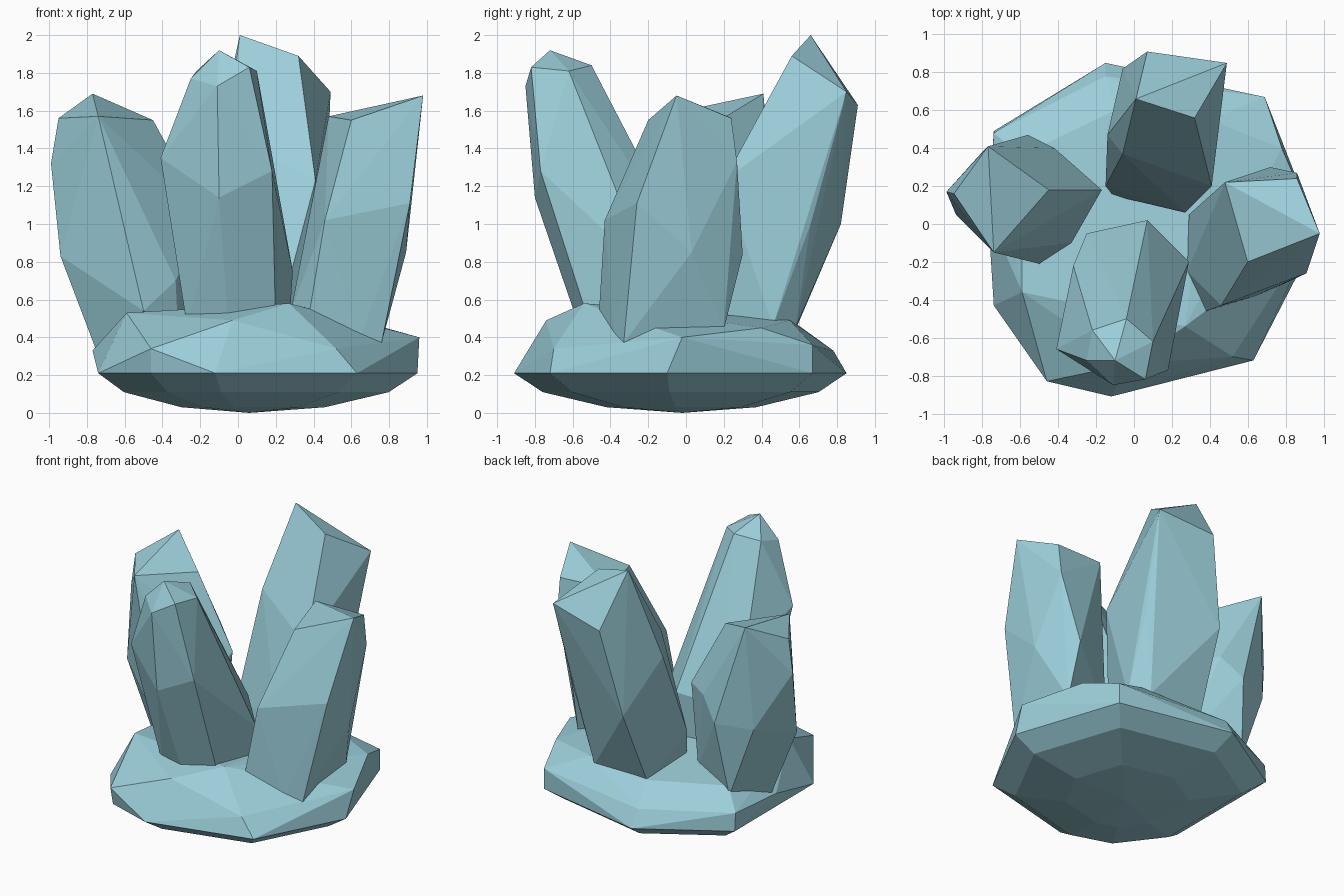
import bpy, bmesh, math

# One pale blue mineral colour
blue = bpy.data.materials.new("pale_blue_crystal")
blue.diffuse_color = (0.33, 0.62, 0.70, 1)


def faceted(name, points):
    """Flat-faced stone: the convex skin around a few corner points."""
    bm = bmesh.new()
    for p in points:
        bm.verts.new(p)
    hull = bmesh.ops.convex_hull(bm, input=bm.verts)
    loose = {v for v in hull["geom_interior"] + hull["geom_unused"]
             if isinstance(v, bmesh.types.BMVert) and v.is_valid and not v.link_faces}
    bmesh.ops.delete(bm, geom=list(loose), context='VERTS')
    bmesh.ops.dissolve_limit(bm, angle_limit=math.radians(2),
                             verts=bm.verts, edges=bm.edges)
    bmesh.ops.recalc_face_normals(bm, faces=bm.faces)
    me = bpy.data.meshes.new(name)
    bm.to_mesh(me)
    bm.free()
    me.materials.append(blue)
    ob = bpy.data.objects.new(name, me)
    bpy.context.collection.objects.link(ob)
    return ob


# Rock base: widest outline, shrunk in rings towards the bottom point
outline = [(-0.74, -0.43), (-0.46, -0.80), (-0.12, -0.91), (0.63, -0.72), (0.95, -0.10),
           (0.69, 0.67), (-0.15, 0.85), (-0.74, 0.49)]
cx, cy = 0.06, -0.02
base = [(cx, cy, 0.0)]
for scale, z in ((0.45, 0.03), (0.83, 0.11), (1.0, 0.21)):
    base += [(cx + (x - cx) * scale, cy + (y - cy) * scale, z) for x, y in outline]
base += [(-0.46, -0.83, 0.34), (0.52, -0.70, 0.34), (0.96, -0.02, 0.40), (0.69, 0.67, 0.36),
         (-0.15, 0.78, 0.33), (-0.74, 0.48, 0.34), (-0.03, -0.74, 0.49), (0.27, -0.54, 0.58),
         (-0.59, -0.36, 0.53), (0.78, 0.40, 0.45), (0.40, 0.55, 0.49), (-0.10, 0.60, 0.46),
         (-0.60, 0.36, 0.46), (-0.77, 0.05, 0.33)]
faceted("rock_base", base)

# Front crystal: foot, waist, shoulder, tip
faceted("front_crystal", [
    (-0.27, -0.50, 0.46), (-0.05, -0.56, 0.44), (0.20, -0.50, 0.44),
    (0.27, -0.20, 0.44), (0.06, 0.0, 0.44), (-0.25, -0.06, 0.44),
    (-0.41, -0.66, 1.35), (-0.10, -0.80, 1.14), (0.18, -0.77, 1.28),
    (0.29, -0.20, 0.75), (0.07, 0.02, 0.84), (-0.25, -0.05, 0.80), (-0.32, -0.22, 1.08),
    (-0.11, -0.85, 1.73), (0.06, -0.82, 1.83), (0.10, -0.62, 1.81),
    (-0.04, -0.50, 1.84), (-0.22, -0.56, 1.81), (-0.25, -0.72, 1.77),
    (-0.10, -0.72, 1.92)])

# Left crystal
faceted("left_crystal", [
    (-0.75, 0.08, 0.33), (-0.62, 0.38, 0.40), (-0.24, 0.20, 0.44),
    (-0.32, -0.08, 0.48), (-0.50, -0.21, 0.54),
    (-0.94, 0.05, 0.83), (-0.81, 0.37, 0.93), (-0.56, 0.47, 0.95), (-0.33, -0.10, 0.70),
    (-0.99, 0.17, 1.32), (-0.17, 0.18, 1.04), (-0.42, 0.40, 1.10),
    (-0.95, 0.16, 1.56), (-0.74, -0.15, 1.57), (-0.45, 0.18, 1.55),
    (-0.77, 0.41, 1.69)])

# Right crystal
faceted("right_crystal", [
    (0.38, -0.46, 0.54), (0.64, -0.38, 0.38), (0.76, -0.33, 0.37), (0.74, 0.20, 0.44),
    (0.29, 0.05, 0.55), (0.28, -0.25, 0.54),
    (0.46, -0.43, 1.02), (0.91, -0.26, 1.11), (0.89, 0.03, 0.85), (0.72, 0.30, 0.84),
    (0.86, 0.27, 1.33), (0.86, 0.24, 1.56),
    (0.60, -0.20, 1.55), (0.48, 0.22, 1.57),
    (0.98, -0.05, 1.68)])

# Back crystal
faceted("back_crystal", [
    (-0.11, 0.15, 0.46), (0.27, 0.06, 0.46), (0.44, 0.46, 0.46),
    (0.34, 0.58, 0.45), (-0.09, 0.58, 0.44),
    (-0.15, 0.20, 0.68), (0.27, 0.06, 0.70), (-0.06, 0.82, 1.0), (0.45, 0.66, 1.0),
    (0.41, 0.20, 1.23), (-0.06, 0.37, 1.46), (-0.14, 0.47, 1.33), (0.34, 0.40, 1.60),
    (0.07, 0.91, 1.63), (0.49, 0.85, 1.70), (0.32, 0.56, 1.89),
    (0.01, 0.66, 2.0)])
